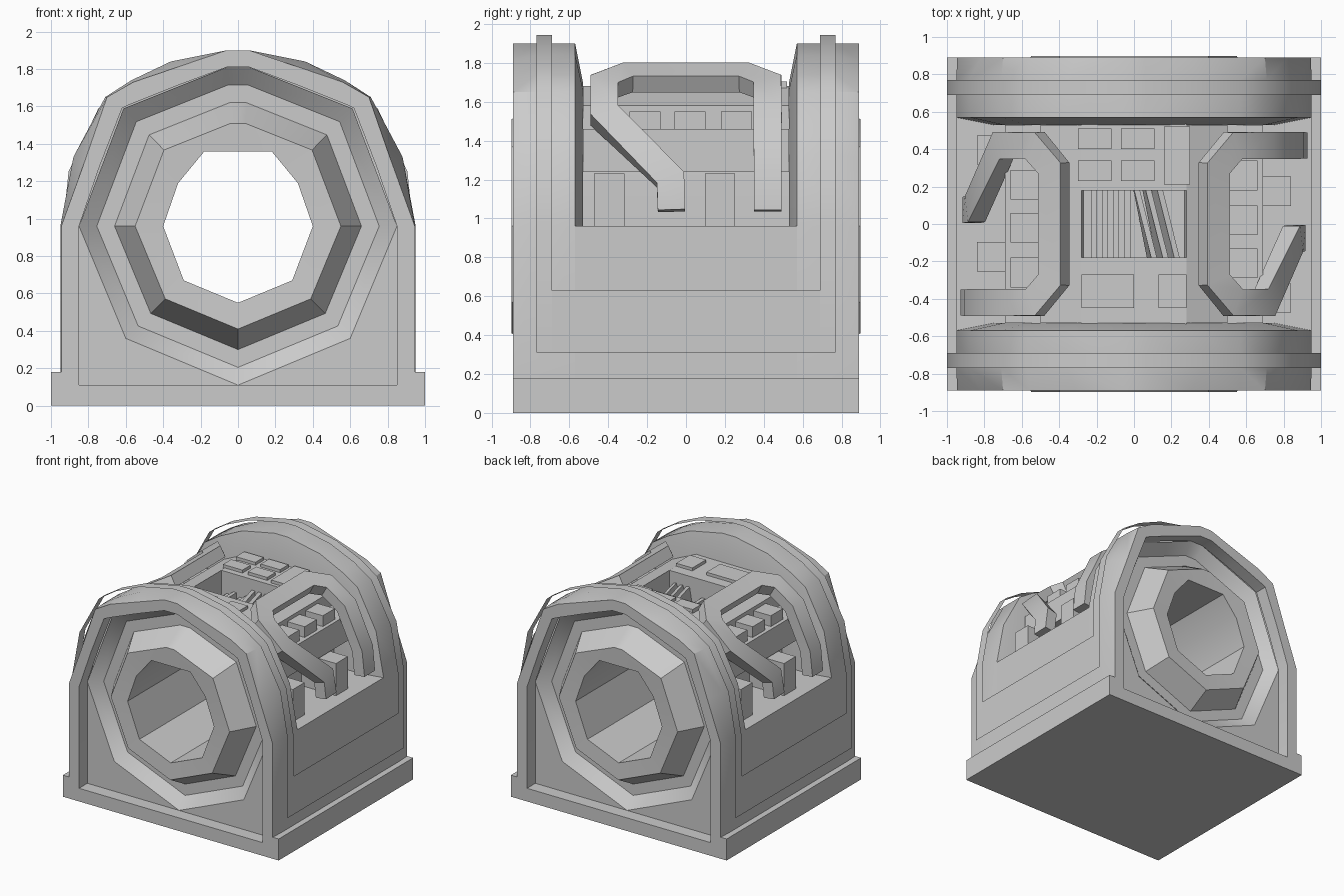
import bpy, bmesh, math
from mathutils import Vector

if "Cube" in bpy.data.objects:
    bpy.data.objects.remove(bpy.data.objects["Cube"])


def mesh(name, verts, faces):
    me = bpy.data.meshes.new(name)
    me.from_pydata([tuple(v) for v in verts], [], faces)
    bm = bmesh.new()
    bm.from_mesh(me)
    bmesh.ops.recalc_face_normals(bm, faces=bm.faces)
    bm.to_mesh(me)
    bm.free()
    ob = bpy.data.objects.new(name, me)
    bpy.context.collection.objects.link(ob)
    return ob


def loft(name, loops, closed=True, caps=False):
    n = len(loops[0])
    verts = [v for lp in loops for v in lp]
    faces = []
    for k in range(len(loops) - 1):
        for i in range(n if closed else n - 1):
            j = (i + 1) % n
            faces.append((k * n + i, k * n + j, (k + 1) * n + j, (k + 1) * n + i))
    if caps:
        faces += [tuple(range(n)), tuple(range((len(loops) - 1) * n, len(loops) * n))]
    return mesh(name, verts, faces)


def at(profile, y):
    return [(x, y, z) for x, z in profile]


def sym(half):
    return half + [(-x, z) for x, z in reversed(half)]


def prism(name, profile, y0, y1):
    return loft(name, [at(profile, y0), at(profile, y1)], caps=True)


def box(name, x0, x1, y0, y1, z0, z1):
    return prism(name, [(x0, z0), (x1, z0), (x1, z1), (x0, z1)], y0, y1)


def sweep(name, pts, width, thick):
    # rectangular bar along a path, flat side facing away from the bore axis
    pts = [Vector(p) for p in pts]
    loops = []
    for i, p in enumerate(pts):
        a = (p - pts[max(i - 1, 0)]).normalized()
        b = (pts[min(i + 1, len(pts) - 1)] - p).normalized()
        t = (a + b).normalized()
        miter = 1 / max(0.7, t.dot(b if i < len(pts) - 1 else a))
        out = Vector((p.x, 0, p.z - 0.96))
        out = (out - t * out.dot(t)).normalized()
        side = t.cross(out) * width / 2 * miter
        out = out * thick / 2
        loops.append([p + side + out, p - side + out, p - side - out, p + side - out])
    return loft(name, loops, caps=True)


# base plinth, set back inside the end frames
box("base_plinth", -.85, .85, -.78, .78, 0, .11)
for s in (-1, 1):
    box("base_side", s * .85, s * 1, -.89, .89, 0, .18)
    box("base_end", -.85, .85, s * .78, s * .89, 0, .105)

# arched end housings: recessed frame, outer shell, sloping inner wall
frame_in = sym([(.85, .11), (.85, .96), (.74, 1.28), (.62, 1.59), (.58, 1.61), (.33, 1.71), (.06, 1.81)])
frame_out = sym([(.945, .1), (.945, .96), (.82, 1.305), (.70, 1.65), (.56, 1.73), (.31, 1.815), (.06, 1.9)])
shell = sym([(.95, .1), (.95, .96), (.88, 1.33), (.71, 1.65), (.57, 1.74), (.36, 1.84), (.06, 1.9)])
well = sym([(.72, .1), (.75, .96), (.70, 1.25), (.58, 1.45), (.50, 1.54), (.30, 1.66), (.05, 1.70)])
hub = sym([(.42, .1), (.5, .96), (.5, 1.1), (.48, 1.2), (.42, 1.3), (.28, 1.38), (.05, 1.42)])
for s, side in ((-1, "front"), (1, "back")):
    loft(side + "_housing", [at(frame_in, s * .78), at(frame_in, s * .89), at(frame_out, s * .89),
                             at(shell, s * .77), at(shell, s * .57),
                             at(well, s * .53), at(hub, s * .53)])
    for m in (-1, 1):
        mesh(side + "_corner_plate", at([(m * .85, .11), (0, .11), (m * .6, .36), (m * .85, .96)], s * .78),
             [(0, 1, 2, 3)])


# stepped bore rings and the through tube
def ring(r, y):
    half = [(.707 * r, .96 - .707 * r), (r, .96), (.72 * r, .96 + .74 * r), (.07 * r, .96 + r)]
    return at([(0, .96 - r)] + sym(half), y)


def bore(y):
    return at([(0, .55)] + sym([(.29, .67), (.40, .96), (.32, 1.19), (.18, 1.36)]), y)


steps = [(.85, .78), (.755, .70), (.66, .70), (.55, .897)]
loft("bore_rings", [ring(r, -y) for r, y in steps] + [bore(-.89), bore(.89)]
     + [ring(r, y) for r, y in reversed(steps)])

# core hull around the tube
core = sym([(.52, .9), (.52, 1.3), (.5, 1.46), (.28, 1.5), (.27, 1.42)])
loft("core_hull", [at(core, -.54), at(core, .54)], closed=False)

# raised trim bands over the arches and across the flanks
trim = sym([(1, .31), (1, .96), (.93, 1.35), (.75, 1.68), (.59, 1.785), (.37, 1.88), (.06, 1.943)])
for s in (-1, 1):
    loft("arch_trim", [at(trim, s * .77), at(trim, s * .69)], closed=False)
    mesh("flank_trim", [(s * 1, -.69, .31), (s * 1, .69, .31), (s * 1, .69, .63), (s * 1, -.69, .63)],
         [(0, 1, 2, 3)])

# everything in the side windows repeats turned half round
for s, side in ((1, "right"), (-1, "left")):
    box(side + "_flank_wall", s * .5, s * .95, -.57, .57, .1, .96)
    prism(side + "_shoulder_rail",
          [(s * .28, 1.42), (s * .28, 1.68), (s * .5, 1.58), (s * .5, 1.42)], -.53, .53)
    box(side + "_side_slab", s * .45, s * .69, -.53, .53, 1.24, 1.46)
    for y in (.26, .02, -.21):
        box(side + "_slab_block", s * .5, s * .66, s * y - .08, s * y + .08, 1.44, 1.55)
    for y in (-.395, .175):
        box(side + "_lower_block", s * .52, s * .84, s * y - .078, s * y + .078, .95, 1.23)
    # bent grab handle
    path = [(.88, .42, 1.04), (.86, .42, 1.24), (.71, .42, 1.56), (.53, .42, 1.68), (.43, .30, 1.725),
            (.43, -.30, 1.725), (.53, -.42, 1.68), (.70, -.42, 1.53), (.85, -.08, 1.20), (.87, -.075, 1.04)]
    sweep(side + "_handle", [(s * x, s * y, z) for x, y, z in path], .14, .095)

# top plates and their blocks
box("rear_top_plate", -.28, .28, .18, .54, 1.4, 1.68)
box("front_top_plate", -.28, .28, -.54, -.18, 1.4, 1.68)
for x0, x1, y0, y1 in ((-.3, -.12, .40, .51), (-.07, .11, .40, .51), (-.3, -.12, .23, .34),
                       (-.07, .11, .23, .34), (.16, .3, .21, .52),
                       (-.28, 0, -.45, -.27), (.13, .28, -.45, -.27)):
    box("top_block", x0, x1, y0, y1, 1.6, 1.705)

# bars in the gap between the top plates
for i in range(4):
    box("straight_bar", -.23 + i * .06, -.20 + i * .06, -.2, .2, 1.4, 1.5 + .03 * (i % 2))
for i in range(3):
    x = .01 + i * .055
    sweep("slanted_bar", [(x, .2, 1.52), (x + .09, -.2, 1.52)], .03, .14)

# soft shading on the curved shells, hard edges elsewhere
for ob in bpy.context.collection.objects:
    ob.select_set(True)
    bpy.context.view_layer.objects.active = ob
bpy.ops.object.shade_smooth_by_angle(angle=math.radians(32))
